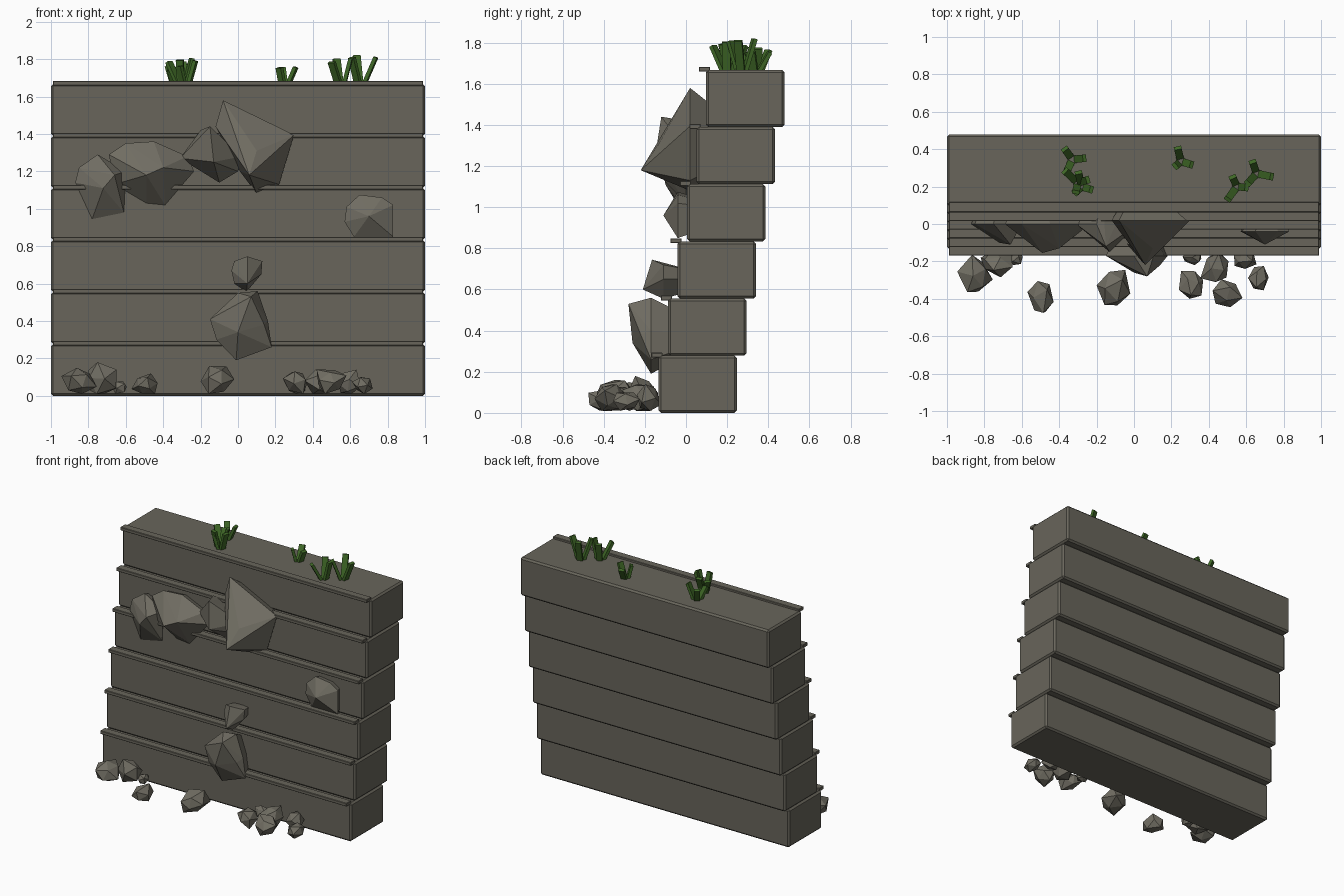
import bpy
import bmesh
import math
import random
from mathutils import Matrix, Vector

random.seed(4)
default_cube = bpy.data.objects.get("Cube")
if default_cube:
    bpy.data.objects.remove(default_cube, do_unlink=True)


def make_material(name, red, green, blue):
    material = bpy.data.materials.new(name)
    material.use_nodes = True
    colour = (red, green, blue, 1)
    material.diffuse_color = colour
    material.node_tree.nodes["Principled BSDF"].inputs["Base Color"].default_value = colour
    return material


wall_stone = make_material("wall stone", 0.138, 0.13, 0.104)
rock_stone = make_material("rock stone", 0.165, 0.155, 0.125)
grass_green = make_material("grass green", 0.05, 0.14, 0.02)


def add_object(name, bm, material):
    bmesh.ops.recalc_face_normals(bm, faces=bm.faces)
    mesh = bpy.data.meshes.new(name)
    bm.to_mesh(mesh)
    bm.free()
    mesh.materials.append(material)
    obj = bpy.data.objects.new(name, mesh)
    bpy.context.collection.objects.link(obj)
    return obj


def add_box(name, low, high, bevel, material):
    low, high = Vector(low), Vector(high)
    bm = bmesh.new()
    bmesh.ops.create_cube(bm, size=1)
    bmesh.ops.scale(bm, vec=high - low, verts=bm.verts)
    bmesh.ops.translate(bm, vec=(low + high) / 2, verts=bm.verts)
    if bevel:
        bmesh.ops.bevel(bm, geom=bm.edges[:], offset=bevel, segments=1, affect='EDGES')
    return add_object(name, bm, material)


def add_hull(name, points, material):
    bm = bmesh.new()
    for point in points:
        bm.verts.new(point)
    result = bmesh.ops.convex_hull(bm, input=bm.verts)
    loose = [v for v in result["geom_interior"] if isinstance(v, bmesh.types.BMVert)]
    bmesh.ops.delete(bm, geom=loose, context='VERTS')
    return add_object(name, bm, material)


# Stepped wall: each layer sits further back and carries a thin front ledge
layers, pitch, step, depth = 6, 0.278, 0.0463, 0.382
for i in range(layers):
    front = -0.134 + i * step
    bottom = i * pitch
    top = bottom + pitch
    add_box(f"wall_layer_{i + 1}", (-1, front, bottom), (1, front + depth, top),
            0.012, wall_stone)
    add_box(f"ledge_{i + 1}", (-0.99, front - 0.035, top - 0.009),
            (0.99, front + 0.02, top + 0.015), 0.003, wall_stone)


# Boulders: an outline standing off the wall, front peaks and a smaller buried back
def add_boulder(name, rim_y, outline, peaks):
    rim = [Vector((x, rim_y, z)) for x, z in outline]
    centre = sum(rim, Vector()) / len(rim)
    buried = [centre.lerp(p, 0.6) + Vector((0, 0.14, 0)) for p in rim]
    add_hull(name, rim + buried + [Vector(p) for p in peaks], rock_stone)


add_boulder("boulder_far_right", 0.0,
            [(-.75, 1.29), (-.6, 1.2), (-.61, .98), (-.78, .945), (-.87, 1.14), (-.85, 1.22)],
            [(-.72, -.1, 1.11), (-.66, -.11, 1.18)])
add_boulder("boulder_right", 0.0,
            [(-.6, 1.35), (-.45, 1.36), (-.27, 1.28), (-.235, 1.2), (-.39, 1.02),
             (-.49, 1.03), (-.66, 1.13), (-.69, 1.29)],
            [(-.49, -.155, 1.18), (-.4, -.13, 1.22)])
add_boulder("boulder_middle", 0.0,
            [(-.2, 1.42), (.02, 1.28), (0, 1.2), (-.1, 1.14), (-.31, 1.27)],
            [(-.15, -.12, 1.44), (-.13, -.15, 1.25)])
add_boulder("boulder_peak", 0.02,
            [(-.08, 1.58), (.3, 1.395), (.24, 1.29), (.22, 1.13), (.1, 1.08),
             (.01, 1.2), (-.12, 1.44)],
            [(.1, -.13, 1.31), (.06, -.22, 1.18)])
add_boulder("boulder_left", -0.04,
            [(.65, 1.075), (.77, 1.06), (.83, 1.02), (.83, .85), (.62, .85),
             (.57, .93), (.58, 1.01)],
            [(.7, -.11, .96)])
add_boulder("boulder_small", -0.11,
            [(-.02, .72), (.13, .72), (.125, .65), (.045, .555), (-.02, .6), (-.035, .67)],
            [(.05, -.165, .745), (.05, -.21, .6)])
add_boulder("boulder_low", -0.17,
            [(0, .55), (.105, .56), (.16, .4), (.18, .26), (-.01, .19), (-.115, .3), (-.15, .41)],
            [(.07, -.28, .53), (0, -.26, .34), (.14, -.22, .38)])


# Fallen rubble at the foot: uneven low-poly stones fitted to width, depth and height
def add_rubble(name, x, y, width, length, height):
    bm = bmesh.new()
    bmesh.ops.create_icosphere(bm, subdivisions=1, radius=1)
    turn = Matrix.Rotation(random.uniform(0, math.tau), 3, Vector((1, random.random(), 1)))
    points = [turn @ v.co * random.uniform(0.75, 1.2) for v in bm.verts]
    bm.free()
    low = Vector([min(p[k] for p in points) for k in range(3)])
    high = Vector([max(p[k] for p in points) for k in range(3)])
    size = (width, length, height)
    base = Vector((x - width / 2, y - length / 2, 0.01))
    fitted = [base + Vector([(p[k] - low[k]) / (high[k] - low[k]) * size[k] for k in range(3)])
              for p in points]
    add_hull(name, fitted, rock_stone)


rubble = [
    (-.85, -.265, .19, .2, .14), (-.735, -.21, .17, .15, .17), (-.635, -.18, .08, .08, .07),
    (-.5, -.39, .14, .17, .11), (-.11, -.34, .18, .19, .15), (.31, -.18, .1, .08, .09),
    (.305, -.325, .13, .15, .12), (.43, -.225, .15, .17, .13), (.5, -.37, .16, .15, .13),
    (.595, -.18, .12, .12, .13), (.665, -.29, .11, .13, .09),
]
for i, stone in enumerate(rubble):
    add_rubble(f"rubble_{i + 1}", *stone)


# Grass tufts: three flat blades leaning outwards from one root
def add_tuft(name, x, y, length, turn):
    bm = bmesh.new()
    for i in range(3):
        blade_length = length * random.uniform(0.8, 1.05)
        lean = math.radians(random.uniform(14, 32))
        place = (Matrix.Translation((x, y, layers * pitch - 0.01))
                 @ Matrix.Rotation(turn + i * math.tau / 3, 4, 'Z')
                 @ Matrix.Rotation(lean, 4, 'Y')
                 @ Matrix.Translation((0.015, 0, blade_length / 2))
                 @ Matrix.Diagonal((0.02, 0.04, blade_length, 1)))
        bmesh.ops.create_cube(bm, size=1, matrix=place)
    add_object(name, bm, grass_green)


tufts = [(-.33, .345, .13, .1), (-.3, .22, .15, .3), (-.28, .2, .14, -.3),
         (.25, .335, .12, -.3), (.55, .2, .15, -.1), (.655, .27, .17, -.2)]
for i, tuft in enumerate(tufts):
    add_tuft(f"grass_tuft_{i + 1}", *tuft)
